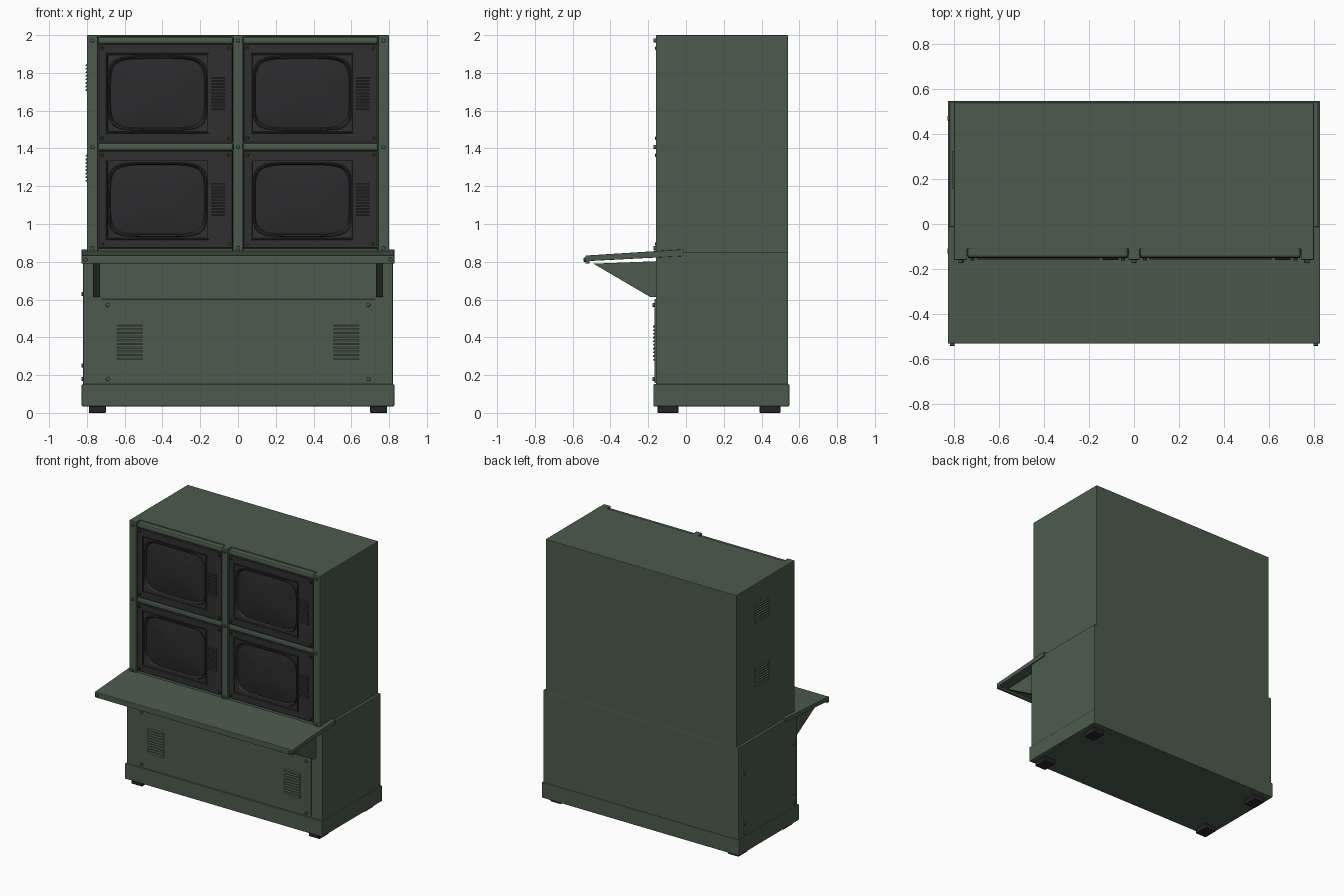
import bpy, bmesh, math
from mathutils import Matrix

if "Cube" in bpy.data.objects:
    bpy.data.objects.remove(bpy.data.objects["Cube"])


def material(name, r, g, b):
    m = bpy.data.materials.new(name)
    m.diffuse_color = (r, g, b, 1)
    m.use_nodes = True
    m.node_tree.nodes["Principled BSDF"].inputs["Base Color"].default_value = m.diffuse_color
    return m


GREEN = material("cabinet green", 0.072, 0.105, 0.074)
BEZEL = material("monitor charcoal", 0.030, 0.030, 0.031)
GLASS = material("screen glass", 0.024, 0.024, 0.026)
RUBBER = material("rubber black", 0.018, 0.018, 0.018)


def finish(name, bm, mats, bevel=0.0):
    bmesh.ops.recalc_face_normals(bm, faces=bm.faces)
    me = bpy.data.meshes.new(name)
    bm.to_mesh(me)
    bm.free()
    for m in mats:
        me.materials.append(m)
    ob = bpy.data.objects.new(name, me)
    bpy.context.collection.objects.link(ob)
    if bevel:
        mod = ob.modifiers.new("edge", "BEVEL")
        mod.width = bevel
        mod.segments = 2
    return ob


def add_box(bm, x, y, z):
    """x, y, z are (low, high) pairs."""
    mid = [(a + b) / 2 for a, b in (x, y, z)]
    size = [b - a for a, b in (x, y, z)]
    bmesh.ops.create_cube(bm, size=1, matrix=Matrix.Translation(mid) @ Matrix.Diagonal((*size, 1)))


def box(name, x, y, z, mat=GREEN, bevel=0.0):
    bm = bmesh.new()
    add_box(bm, x, y, z)
    return finish(name, bm, [mat], bevel)


def prism(name, profile, x0, x1, mat=GREEN, bevel=0.0):
    """Extrude a (y, z) profile along x."""
    bm = bmesh.new()
    face = bm.faces.new([bm.verts.new((x0, y, z)) for y, z in profile])
    ext = bmesh.ops.extrude_face_region(bm, geom=[face])
    moved = [v for v in ext["geom"] if isinstance(v, bmesh.types.BMVert)]
    bmesh.ops.translate(bm, verts=moved, vec=(x1 - x0, 0, 0))
    return finish(name, bm, [mat], bevel)


def screws(name, points, axis, mat=GREEN, r=0.011):
    """Screw heads centred on the given points, along the 'X' or 'Y' axis."""
    bm = bmesh.new()
    turn = Matrix.Rotation(math.pi / 2, 4, "Y" if axis == "X" else "X")
    for p in points:
        bmesh.ops.create_cone(bm, cap_ends=True, segments=12, radius1=r, radius2=r,
                              depth=0.02, matrix=Matrix.Translation(p) @ turn)
    return finish(name, bm, [mat], 0.003)


def louvres(name, cx, cz, w, h, n, y, mat):
    """Stack of wedge slats on a front-facing surface."""
    bm = bmesh.new()
    pitch = h / n
    for i in range(n):
        z = cz - h / 2 + i * pitch
        prof = [(y + 0.002, z), (y - 0.007, z), (y - 0.007, z + pitch * 0.3), (y + 0.002, z + pitch * 0.75)]
        ends = [[bm.verts.new((x, *p)) for p in prof] for x in (cx - w / 2, cx + w / 2)]
        bm.faces.new(ends[0])
        bm.faces.new(ends[1])
        for k in range(4):
            j = (k + 1) % 4
            bm.faces.new((ends[0][k], ends[0][j], ends[1][j], ends[1][k]))
    return finish(name, bm, [mat])


# Cabinet bodies, plinth and feet
box("upper_cabinet", (-0.8, 0.8), (-0.112, 0.54), (0.84, 2.0), bevel=0.004)
box("lower_cabinet", (-0.82, 0.82), (-0.16, 0.541), (0.14, 0.85), bevel=0.004)
box("plinth", (-0.828, 0.828), (-0.173, 0.547), (0.035, 0.152), bevel=0.005)
for sx in (-1, 1):
    for y in (-0.15, 0.39):
        xs = sorted((sx * 0.7, sx * 0.79))
        box("foot", xs, (y, y + 0.11), (0.0, 0.04), RUBBER, 0.004)

# Front frame: posts and rails
for name, a, b in (("left_post", -0.8, -0.742), ("centre_post", -0.025, 0.025), ("right_post", 0.742, 0.8)):
    box(name, (a, b), (-0.16, -0.1), (0.84, 2.0), bevel=0.005)
for name, a, b in (("bottom_rail", 0.84, 0.872), ("middle_rail", 1.387, 1.43), ("top_rail", 1.953, 1.992)):
    for x in ((-0.742, -0.025), (0.025, 0.742)):
        box(name, x, (-0.15, -0.1), (a, b), bevel=0.012)
screws("frame_screws", [(x, -0.163, z) for x in (-0.77, 0, 0.77) for z in (0.872, 1.408, 1.972)], "Y")


# Monitors: one lofted skin from rim to domed glass
def ring(bm, cx, cz, w, h, y, n):
    """Closed loop; n is the superellipse power, 0 for a plain rectangle."""
    side = 14
    pts = []
    for k in range(4):
        for i in range(side):
            t = math.tan((i / side - 0.5) * math.pi / 2)
            u, v = 1.0, t
            for _ in range(k):
                u, v = -v, u
            pts.append((u, v))
    out = []
    for u, v in pts:
        s = (abs(u) ** n + abs(v) ** n) ** (-1 / n) if n else 1
        out.append(bm.verts.new((cx + u * s * w / 2, y, cz + v * s * h / 2)))
    return out


def monitor(cx, cz, h):
    sx, k = cx - 0.043, h / 0.52
    #        centre, width, height, y, power, material
    steps = [(cx, 0.712, 0.522 * k, -0.10, 0, 0),
             (cx, 0.712, 0.522 * k, -0.148, 0, 0),
             (cx, 0.704, 0.514 * k, -0.152, 0, 0),
             (sx, 0.545, 0.425, -0.152, 0, 0),
             (sx, 0.543, 0.423, -0.158, 0, 0),
             (sx, 0.530, 0.410, -0.158, 0, 0),
             (sx, 0.527, 0.407, -0.149, 0, 0),
             (sx, 0.524, 0.394, -0.149, 5.5, 0),
             (sx, 0.518, 0.388, -0.155, 5.5, 0),
             (sx, 0.506, 0.376, -0.152, 5.5, 0),
             (sx, 0.496, 0.366, -0.134, 5, 0)]
    for f in (0.98, 0.85, 0.65, 0.42, 0.2):
        steps.append((sx, 0.496 * f, 0.366 * f, -0.134 - 0.018 * (1 - f * f), 5 - 2.5 * (1 - f), 1))
    bm = bmesh.new()
    prev = None
    for c, w, hh, y, n, mi in steps:
        cur = ring(bm, c, cz, w, hh, y, n)
        if prev:
            for i in range(len(cur)):
                j = (i + 1) % len(cur)
                bm.faces.new((prev[i], prev[j], cur[j], cur[i])).material_index = mi
        prev = cur
    bm.faces.new(prev).material_index = 1
    ob = finish("monitor", bm, [BEZEL, GLASS])
    bpy.context.view_layer.objects.active = ob
    ob.select_set(True)
    bpy.ops.object.shade_smooth_by_angle(angle=math.radians(25))
    ob.select_set(False)
    louvres("monitor_grille", cx + 0.278, cz, 0.07, 0.18, 11, -0.152, BEZEL)
    screws("monitor_screws", [(cx + a * 0.335, -0.153, cz + b * (h / 2 - 0.022))
                              for a in (-1, 1) for b in (-1, 1)], "Y", BEZEL, 0.009)


for cx in (-0.383, 0.383):
    monitor(cx, 1.692, 0.52)
    monitor(cx, 1.129, 0.514)

# Sloping desk, front lip and brackets
prism("desk_top", [(-0.012, 0.866), (-0.53, 0.833), (-0.53, 0.803), (-0.012, 0.83)], -0.828, 0.828, bevel=0.003)
prism("desk_lip", [(-0.51, 0.83), (-0.532, 0.832), (-0.532, 0.79), (-0.51, 0.79)], -0.828, 0.828, bevel=0.003)
screws("lip_screws", [(s * 0.808, -0.532, 0.811) for s in (-1, 1)], "Y")
for s in (-1, 1):
    prism("desk_bracket", [(-0.155, 0.803), (-0.49, 0.79), (-0.19, 0.614), (-0.155, 0.614)],
          s * 0.73, s * 0.768, bevel=0.002)

# Lower front access panel
box("front_panel", (-0.728, 0.728), (-0.167, -0.15), (0.158, 0.602), bevel=0.003)
screws("panel_screws", [(s * 0.69, -0.168, z) for s in (-1, 1) for z in (0.18, 0.572)], "Y")
for s in (-1, 1):
    louvres("panel_vent", s * 0.572, 0.375, 0.135, 0.195, 10, -0.167, GREEN)

# Left side fittings: vents and screws
for z in (1.3, 1.78):
    v = louvres("side_vent", 0, z, 0.17, 0.15, 8, 0, GREEN)
    v.rotation_euler.z = -math.pi / 2
    v.location = (-0.8, 0.24, 0)
screws("side_screws", [(-0.819, y, z) for y in (-0.12, 0.47) for z in (0.18, 0.25, 0.63)], "X")
